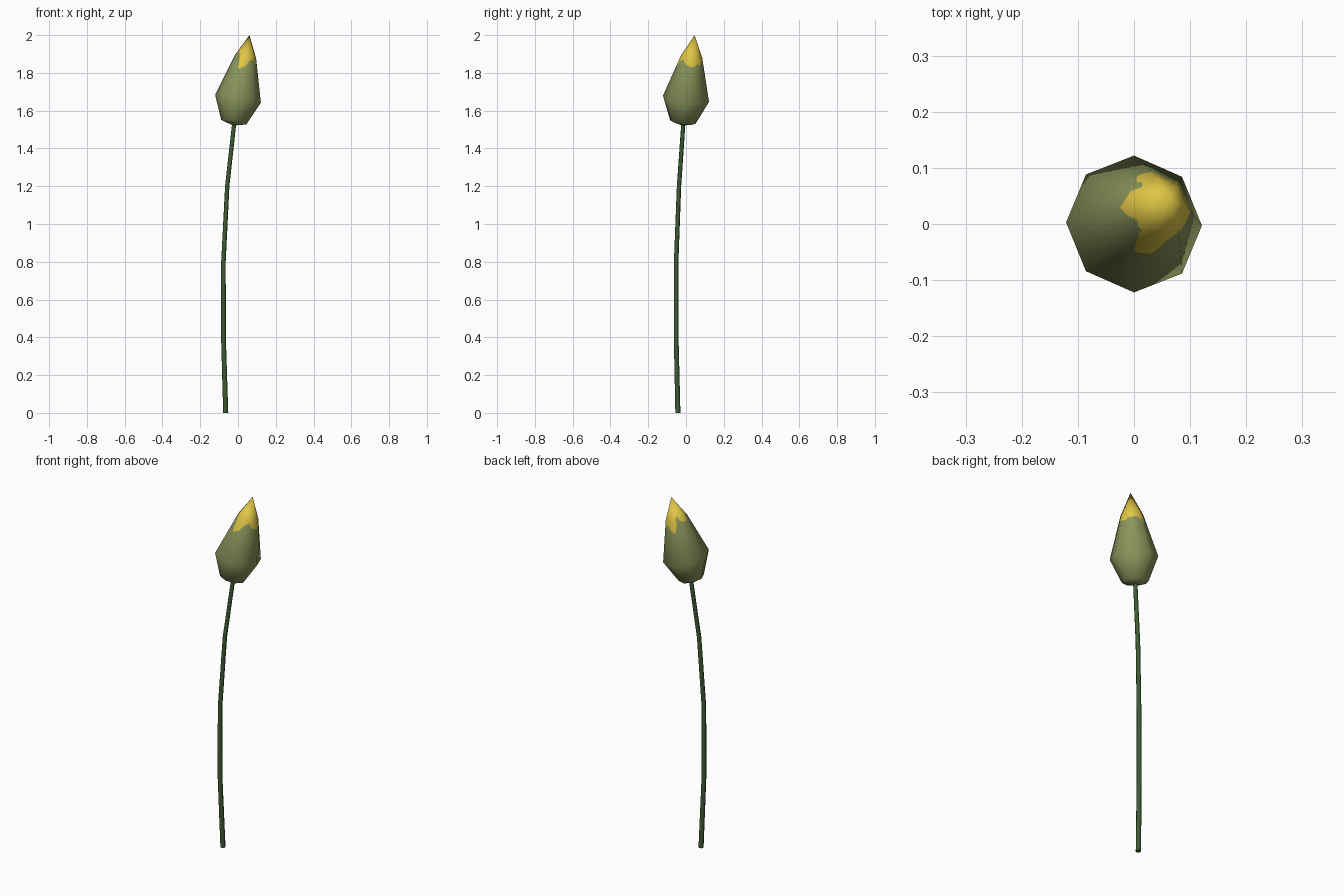
import bpy, bmesh, math
from mathutils import Vector

if "Cube" in bpy.data.objects:
    bpy.data.objects.remove(bpy.data.objects["Cube"])


def material(name, rgb):
    m = bpy.data.materials.new(name)
    m.diffuse_color = (*rgb, 1)
    m.use_nodes = True
    m.node_tree.nodes["Principled BSDF"].inputs["Base Color"].default_value = m.diffuse_color
    return m


stem_green = material("dark stem green", (0.048, 0.105, 0.034))
bud_green = material("olive bud green", (0.25, 0.30, 0.105))
petal_yellow = material("petal yellow", (0.74, 0.56, 0.06))


def add_object(name, bm, mats):
    mesh = bpy.data.meshes.new(name)
    bm.to_mesh(mesh)
    bm.free()
    ob = bpy.data.objects.new(name, mesh)
    bpy.context.collection.objects.link(ob)
    for m in mats:
        mesh.materials.append(m)
    return ob


# Stem: gently curved tapering tube
path = [(-0.065, -0.043, 0, 0.0135), (-0.077, -0.052, 0.4, 0.0125),
        (-0.077, -0.052, 0.8, 0.012), (-0.057, -0.037, 1.2, 0.0115),
        (-0.020, -0.014, 1.535, 0.011)]
SIDES = 8
bm = bmesh.new()
rings = [[bm.verts.new((x + r * math.cos(2 * math.pi * i / SIDES),
                        y + r * math.sin(2 * math.pi * i / SIDES), z))
          for i in range(SIDES)] for x, y, z, r in path]
for lo, hi in zip(rings, rings[1:]):
    for i in range(SIDES):
        j = (i + 1) % SIDES
        bm.faces.new((lo[i], lo[j], hi[j], hi[i]))
bm.faces.new(rings[0][::-1])
bm.faces.new(rings[-1])
stem = add_object("stem", bm, [stem_green])
bpy.context.view_layer.objects.active = stem
stem.select_set(True)
bpy.ops.object.shade_smooth_by_angle(angle=math.radians(50))

# Bud: leaning eight-sided body; profile = axis height, radius, normal out, normal up
axis = Vector((0.0605, 0.045, 0.335)).normalized()
side_x = Vector((1, 0, 0))
side_x = (side_x - axis * side_x.dot(axis)).normalized()
side_y = axis.cross(side_x)
BASE, LOWER, WIDE, MID, TIP = [
    (1.521, 0.0, 0.0, -1.0), (1.540, 0.068, 0.75, -0.66), (1.663, 0.123, 1.0, -0.07),
    (1.885, 0.057, 0.93, 0.36), (2.0, 0.0, 0.0, 1.0)]

# Ragged lower edge of the yellow tip: angle in degrees, height
edge = [(0, 1.835), (20, 1.833), (35, 1.85), (45, 1.84), (65, 1.855), (85, 1.845),
        (105, 1.82), (118, 1.84), (130, 1.92), (150, 1.885), (180, 1.875), (195, 1.89),
        (215, 1.915), (238, 1.90), (249, 1.81), (262, 1.825), (280, 1.835),
        (292, 1.86), (315, 1.875), (335, 1.845), (360, 1.835)]


def edge_height(deg):
    for (a0, z0), (a1, z1) in zip(edge, edge[1:]):
        if a0 <= deg <= a1:
            return z0 + (z1 - z0) * (deg - a0) / (a1 - a0)


def blend(p, q, s):
    t = (s - p[0]) / (q[0] - p[0])
    return tuple(a + (b - a) * t for a, b in zip(p, q))


STEPS = 6                       # columns per flat side
COLS = 8 * STEPS
bm = bmesh.new()
cache, normals = {}, []


def bud_vert(row, out):
    s, r, n_out, n_up = row
    centre = axis * ((s - 1.663) / axis.z) + Vector((0, 0, 1.663))
    p = centre + out * r
    key = tuple(round(c, 5) for c in p)
    if key not in cache:
        cache[key] = bm.verts.new(p)
        normals.append((out * n_out + axis * n_up).normalized())
    return cache[key]


columns = []
for c in range(COLS):
    k, f = divmod(c, STEPS)
    f /= STEPS
    a, b = (math.pi / 4 * (k + d) for d in (0, 1))
    corner_a = side_x * math.cos(a) + side_y * math.sin(a)
    corner_b = side_x * math.cos(b) + side_y * math.sin(b)
    out = corner_a.lerp(corner_b, f)
    deg = 360 * c / COLS
    s = edge_height(deg) + 0.011 * math.cos(math.radians(deg) - 0.64)
    low = blend(WIDE, MID, s) if s < MID[0] else MID
    high = blend(MID, TIP, s) if s > MID[0] else MID
    columns.append([bud_vert(r, out) for r in (BASE, LOWER, WIDE, low, MID, high, TIP)])

row_colour = (0, 0, 0, 1, 0, 1)  # yellow above the ragged edge
for c in range(COLS):
    p, q = columns[c], columns[(c + 1) % COLS]
    for i, colour in enumerate(row_colour):
        loop = list(dict.fromkeys((p[i], q[i], q[i + 1], p[i + 1])))
        if len(loop) > 2:
            face = bm.faces.new(loop)
            face.material_index = colour
            face.smooth = True
bud = add_object("flower_bud", bm, [bud_green, petal_yellow])
bud.data.normals_split_custom_set_from_vertices(normals)
